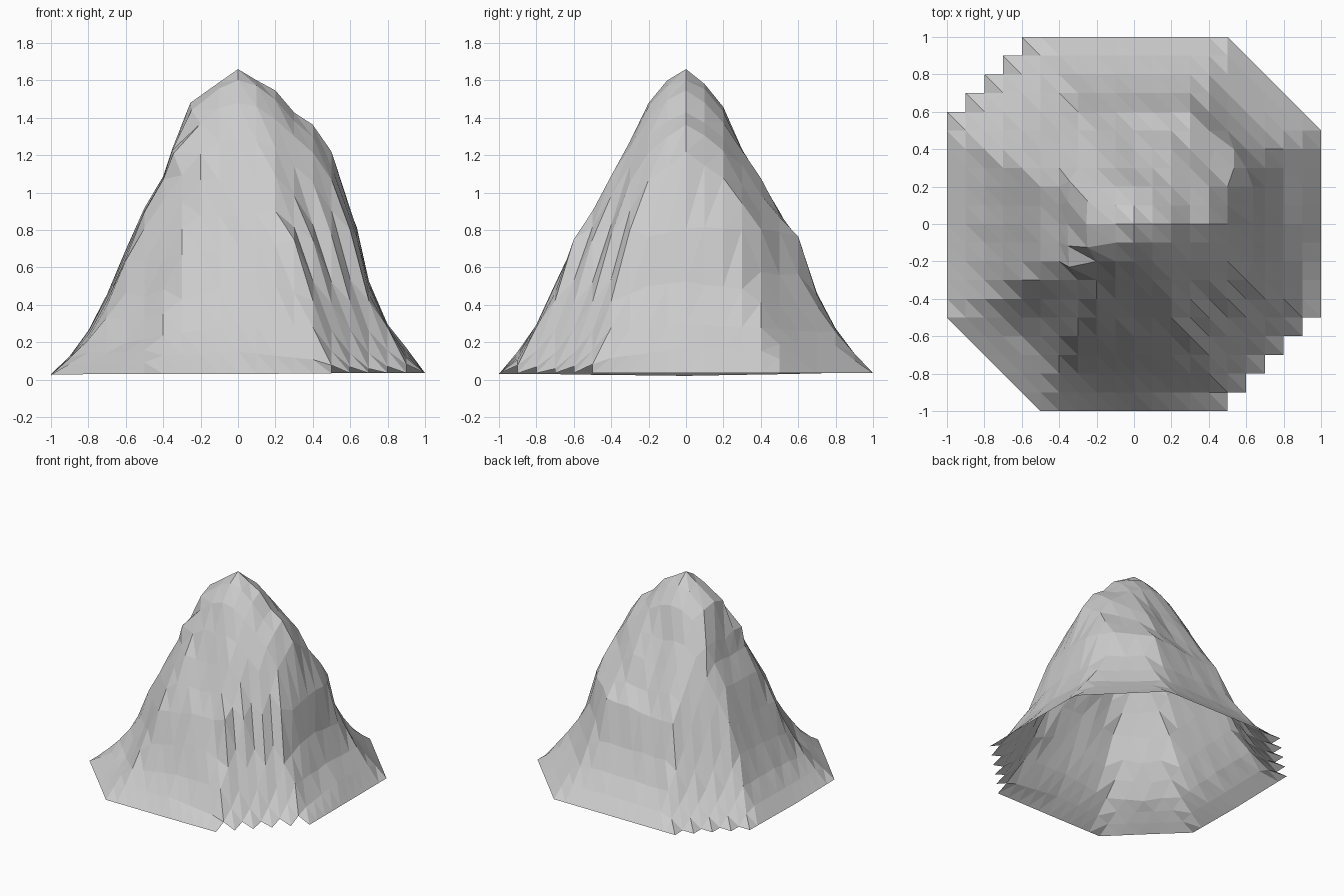
import bpy, math, random

if "Cube" in bpy.data.objects:
    bpy.data.objects.remove(bpy.data.objects["Cube"])

random.seed(4)
N = 10  # grid half-count, 0.1 unit cells

# Height profiles from summit to rim, every 45 degrees starting at +x
PROFILES = [
    [1.66, 1.60, 1.55, 1.43, 1.37, 1.22, .81, .52, .29, .17, .035],  # east
    [1.66, 1.59, 1.50, 1.34, 1.17, .93, .80, .45, .26, .14, .035],
    [1.66, 1.58, 1.45, 1.20, 1.02, .86, .73, .46, .27, .14, .035],   # back
    [1.66, 1.59, 1.51, 1.35, 1.16, .95, .70, .45, .26, .13, .035],
    [1.66, 1.59, 1.48, 1.19, 1.07, .90, .67, .45, .25, .12, .02],    # west
    [1.66, 1.59, 1.51, 1.34, 1.12, .89, .62, .36, .20, .11, .03],
    [1.66, 1.60, 1.48, 1.27, 1.06, .87, .72, .51, .30, .15, .03],    # front
    [1.66, 1.60, 1.53, 1.36, 1.16, .94, .72, .48, .26, .07, .035],
]


def along(profile, m):
    t = min(max(m, 0), 1) * 10
    i = min(int(t), 9)
    return profile[i] + (profile[i + 1] - profile[i]) * (t - i)


def surface_point(i, j):
    x, y = i / N, j / N
    r = math.hypot(x, y)
    angle = math.degrees(math.atan2(y, x))
    # Round rings near the summit become octagonal lower down
    octagon = max(abs(x), abs(y), (abs(x) + abs(y)) / 1.5)
    k = min(max((r - .2) / .4, 0), 1)
    m = r + (octagon - r) * k * k * (3 - 2 * k)
    a = (angle % 360) / 45
    s = int(a) % 8
    f = a - int(a)
    z = along(PROFILES[s], m) * (1 - f) + along(PROFILES[(s + 1) % 8], m) * f
    if .15 < m < .85:
        z += random.uniform(-.008, .008)
    # Gully folds on the front right slope
    if -68 < angle < -22 and .48 < m < .72:
        z += .035 * (1 if (i + j) % 2 else -1)
    # Rock shelf pushed out on the right and back right
    if -22 < angle < 50 and .55 < r < .66:
        x += .035
    # Steep brow pushed out below the summit on the left
    if 140 < angle % 360 < 225 and .15 < r < .37:
        x *= 1 + .055 / r
        y *= 1 + .055 / r
    return (x, y, max(z, 0))


def inside(i, j):
    limit = 16 if i < 0 < j else 15
    return abs(i) + abs(j) <= limit


# Mountain sheet: triangulated grid with trimmed corners
index, verts, faces = {}, [], []
for j in range(-N, N + 1):
    for i in range(-N, N + 1):
        if inside(i, j):
            index[i, j] = len(verts)
            verts.append(surface_point(i, j))
for j in range(-N, N):
    for i in range(-N, N):
        for tri in (((i, j), (i + 1, j), (i, j + 1)),
                    ((i + 1, j), (i + 1, j + 1), (i, j + 1))):
            if all(c in index for c in tri):
                faces.append([index[c] for c in tri])

mesh = bpy.data.meshes.new("mountain")
mesh.from_pydata(verts, [], faces)
mesh.update()
bpy.context.collection.objects.link(bpy.data.objects.new("mountain", mesh))
